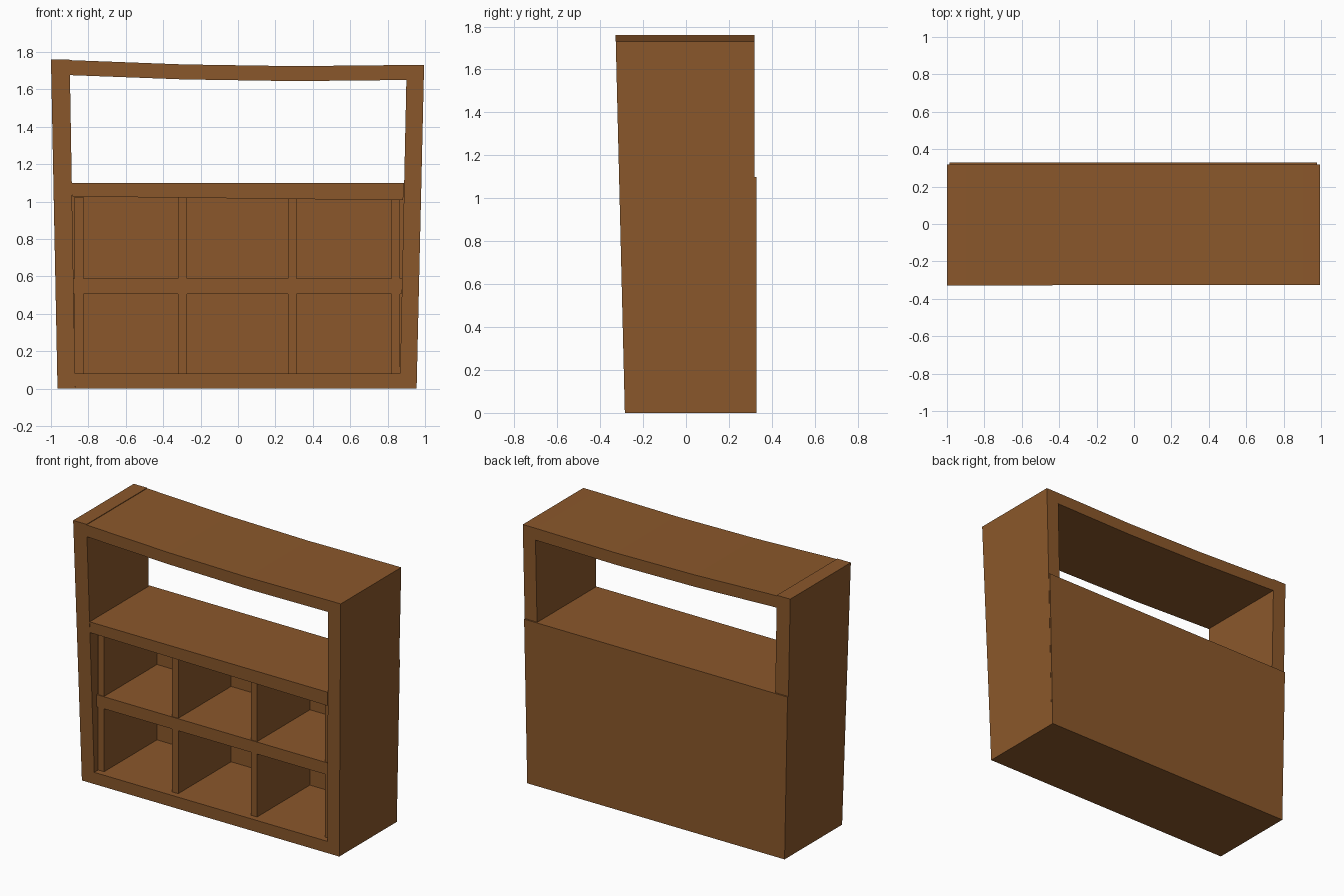
import bpy
import bmesh

if "Cube" in bpy.data.objects:
    bpy.data.objects.remove(bpy.data.objects["Cube"])

wood = bpy.data.materials.new("brown wood")
wood.diffuse_color = (0.258, 0.097, 0.024, 1)
wood.use_nodes = True
wood.node_tree.nodes["Principled BSDF"].inputs["Base Color"].default_value = wood.diffuse_color

BACK = 0.318


def lean(z):
    """Front edge of the cabinet, which leans forward with height."""
    return -0.285 - 0.043 * z / 1.76


def board(name, outline, front=lean, back=BACK):
    """Extrude a front-view (x, z) outline from the front edge to the back."""
    bm = bmesh.new()
    a = [bm.verts.new((x, front(z), z)) for x, z in outline]
    b = [bm.verts.new((x, back, z)) for x, z in outline]
    bm.faces.new(a)
    bm.faces.new(b[::-1])
    n = len(outline)
    for i in range(n):
        j = (i + 1) % n
        bm.faces.new((a[j], a[i], b[i], b[j]))
    bmesh.ops.recalc_face_normals(bm, faces=bm.faces)
    mesh = bpy.data.meshes.new(name)
    bm.to_mesh(mesh)
    bm.free()
    mesh.materials.append(wood)
    ob = bpy.data.objects.new(name, mesh)
    bpy.context.collection.objects.link(ob)
    return ob


# Flared side panels, the left one slightly taller
board("left_side", [(-0.965, 0), (-0.87, 0), (-0.90, 1.76), (-1.0, 1.76)])
board("right_side", [(0.865, 0), (0.955, 0), (0.995, 1.73), (0.902, 1.73)])

# Sagging top board
top = [(-0.9, 1.756), (-0.29, 1.733), (0.3, 1.724), (0.902, 1.73)]
board("top_board", top + [(x, z - 0.08) for x, z in reversed(top)])

# Shelves
board("counter_shelf", [(-0.888, 1.10), (-0.886, 1.027), (0.883, 1.007), (0.886, 1.10)])
board("middle_shelf", [(-0.88, 0.507), (0.875, 0.507), (0.877, 0.588), (-0.881, 0.588)],
      front=lambda z: -0.25)
board("bottom_shelf", [(-0.87, 0), (0.865, 0), (0.867, 0.08), (-0.871, 0.08)])

# Upright dividers in two rows
for row, (z0, z1) in {"lower": (0.08, 0.507), "upper": (0.588, 1.025)}.items():
    for i, x in enumerate((-0.85, -0.297, 0.291, 0.843)):
        board(f"{row}_divider_{i + 1}",
              [(x - 0.023, z0), (x + 0.023, z0), (x + 0.023, z1), (x - 0.023, z1)],
              front=lambda z: -0.245)

# Thin back panel across the lower part
board("back_panel", [(-0.965, 0), (0.955, 0), (0.978, 1.10), (-0.987, 1.10)],
      front=lambda z: BACK, back=0.328)
